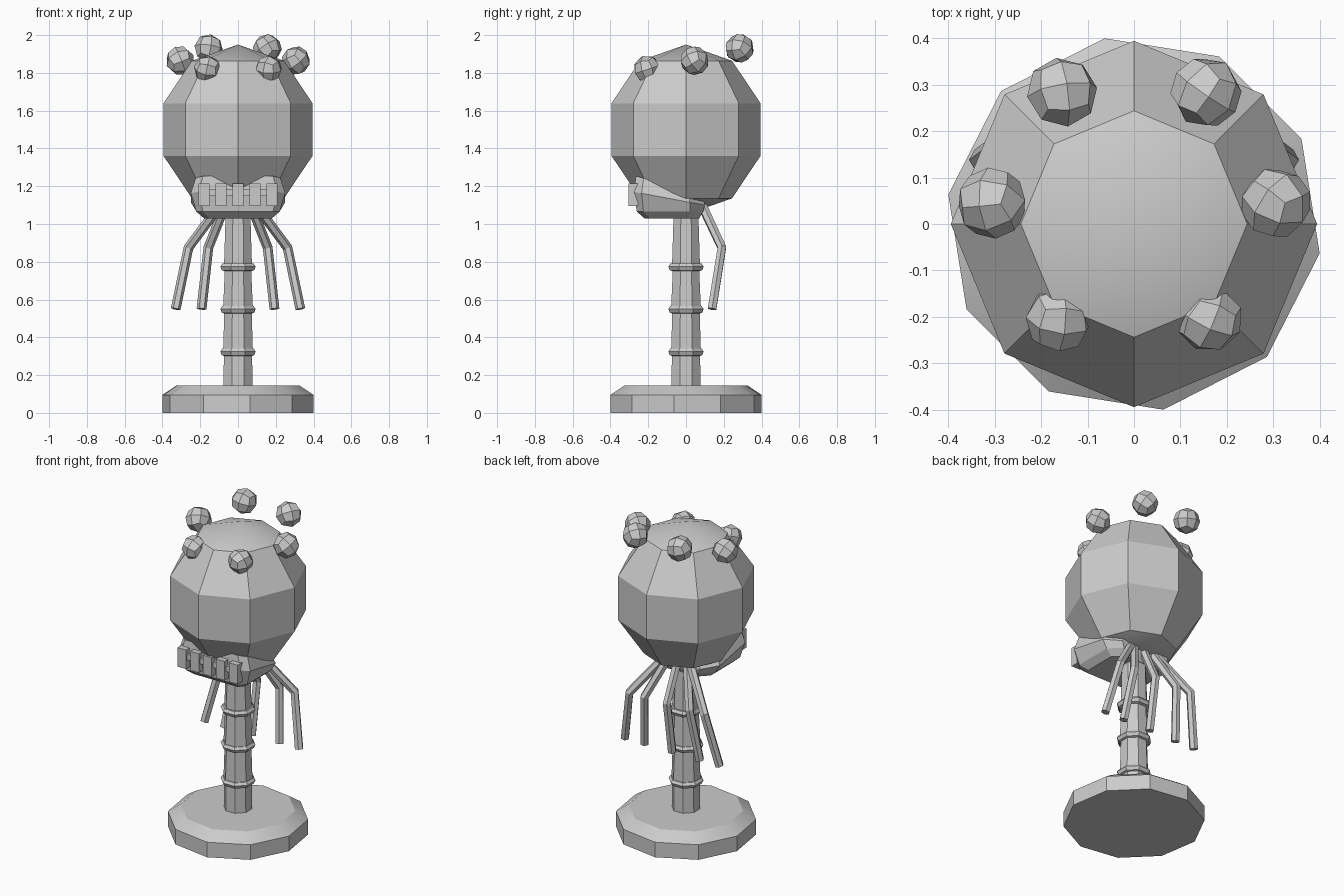
import bpy, bmesh, math, random
from mathutils import Vector, Euler

random.seed(4)
old = bpy.data.objects.get("Cube")
if old:
    bpy.data.objects.remove(old, do_unlink=True)

grey = bpy.data.materials.new("plain grey")
grey.use_nodes = True
tone = (0.6, 0.6, 0.6, 1)
grey.diffuse_color = tone
grey.node_tree.nodes["Principled BSDF"].inputs["Base Color"].default_value = tone


def finish(name, bm, smooth=False):
    bmesh.ops.recalc_face_normals(bm, faces=bm.faces)
    mesh = bpy.data.meshes.new(name)
    bm.to_mesh(mesh)
    bm.free()
    mesh.materials.append(grey)
    obj = bpy.data.objects.new(name, mesh)
    bpy.context.collection.objects.link(obj)
    if smooth:
        bpy.ops.object.select_all(action='DESELECT')
        obj.select_set(True)
        bpy.context.view_layer.objects.active = obj
        bpy.ops.object.shade_smooth_by_angle(angle=math.radians(25))
    return obj


def loft(bm, rings, cap=True):
    """Skin a list of point rings, optionally closing both ends."""
    loops = [[bm.verts.new(p) for p in ring] for ring in rings]
    n = len(loops[0])
    for a, b in zip(loops, loops[1:]):
        for i in range(n):
            j = (i + 1) % n
            bm.faces.new((a[i], a[j], b[j], b[i]))
    if cap:
        bm.faces.new(loops[0])
        bm.faces.new(loops[-1])


def circle(r, z, n, offset):
    angles = [offset + i * math.tau / n for i in range(n)]
    return [Vector((r * math.cos(a), r * math.sin(a), z)) for a in angles]


def lathe(name, profile, n, offset, smooth=False):
    bm = bmesh.new()
    loft(bm, [circle(r, z, n, offset) for r, z in profile])
    return finish(name, bm, smooth)


# Ten-sided base with a sloped rim
lathe("base", [(0.405, 0), (0.405, 0.095), (0.33, 0.145)], 10, math.radians(-9), True)

# Octagonal stem, each section narrowing slightly towards the next collar
eighth = math.pi / 8
stem = [(0.083, 0.12), (0.081, 0.32), (0.085, 0.33), (0.078, 0.55),
        (0.085, 0.56), (0.075, 0.77), (0.08, 0.78), (0.07, 1.08)]
lathe("stem", stem, 8, eighth)
for i in range(3):
    z = 0.32 + i * 0.225
    lathe(f"collar_{i + 1}", [(0.075, z - 0.02), (0.092, z - 0.015), (0.102, z + 0.005),
                              (0.09, z + 0.02), (0.07, z + 0.02)], 8, eighth)

# Faceted head
bm = bmesh.new()
bmesh.ops.create_uvsphere(bm, u_segments=8, v_segments=5, radius=1)
for v in bm.verts:
    v.co = Vector((v.co.x * 0.415, v.co.y * 0.415, v.co.z * 0.45 + 1.5))
finish("head", bm, True)


# Jaw: stacked outlines with clipped corners; the top slopes down to the back
def jaw_ring(w, front, back, z_front, z_back, clip):
    half = [(w - clip, front), (w, front + clip), (w, back - clip * 2), (w - clip * 2, back)]
    pts = half + [(-x, y) for x, y in reversed(half)]
    return [Vector((x, y, z_front + (z_back - z_front) * (y - front) / (back - front)))
            for x, y in pts]


bm = bmesh.new()
loft(bm, [jaw_ring(0.18, -0.22, 0.07, 1.03, 1.03, 0.03),
          jaw_ring(0.22, -0.26, 0.09, 1.065, 1.065, 0.035),
          jaw_ring(0.25, -0.275, 0.10, 1.17, 1.10, 0.04),
          jaw_ring(0.225, -0.265, 0.09, 1.255, 1.14, 0.04)])
finish("jaw", bm)


# Teeth joined by a recessed bar
def box(bm, centre, size):
    made = bmesh.ops.create_cube(bm, size=1)["verts"]
    for v in made:
        v.co = Vector(c + s * k for c, s, k in zip(centre, size, v.co))


bm = bmesh.new()
for i in range(-2, 3):
    box(bm, (i * 0.09, -0.28, 1.155), (0.06, 0.05, 0.12))
box(bm, (0, -0.275, 1.165), (0.4, 0.035, 0.035))
finish("teeth", bm)


# Crown balls: a rounded cube of quads, each turned differently
def ball(name, centre, radius):
    bm = bmesh.new()
    bmesh.ops.create_cube(bm, size=2)
    bmesh.ops.subdivide_edges(bm, edges=bm.edges, cuts=1, use_grid_fill=True)
    turn = Euler([random.uniform(0, math.tau) for _ in range(3)]).to_matrix()
    for v in bm.verts:
        v.co = turn @ v.co.normalized() * radius + Vector(centre)
    finish(name, bm)


for side, s in (("left", 1), ("right", -1)):
    ball(f"crown_ball_back_{side}", (s * 0.155, 0.284, 1.93), 0.077)
    ball(f"crown_ball_middle_{side}", (s * 0.306, 0.045, 1.865), 0.077)
    ball(f"crown_ball_front_{side}", (s * 0.162, -0.205, 1.82), 0.073)

# Five bent tendrils hanging behind the stem
for i, (top, knee, tip) in enumerate([(-0.08, -0.262, -0.33), (-0.06, -0.157, -0.193), (0, 0, 0),
                                      (0.06, 0.157, 0.193), (0.08, 0.262, 0.33)]):
    path = [Vector((top, 0.075, 1.12)), Vector((knee, 0.19, 0.875)), Vector((tip, 0.138, 0.55))]
    upper, lower = (path[1] - path[0]).normalized(), (path[2] - path[1]).normalized()
    bm = bmesh.new()
    rings = []
    for p, d in zip(path, (upper, (upper + lower).normalized(), lower)):
        u = d.cross(Vector((0, 1, 0))).normalized()
        w = d.cross(u)
        rings.append([p + u * c.x + w * c.y for c in circle(0.026, 0, 6, 0)])
    loft(bm, rings)
    finish(f"tendril_{i + 1}", bm)
